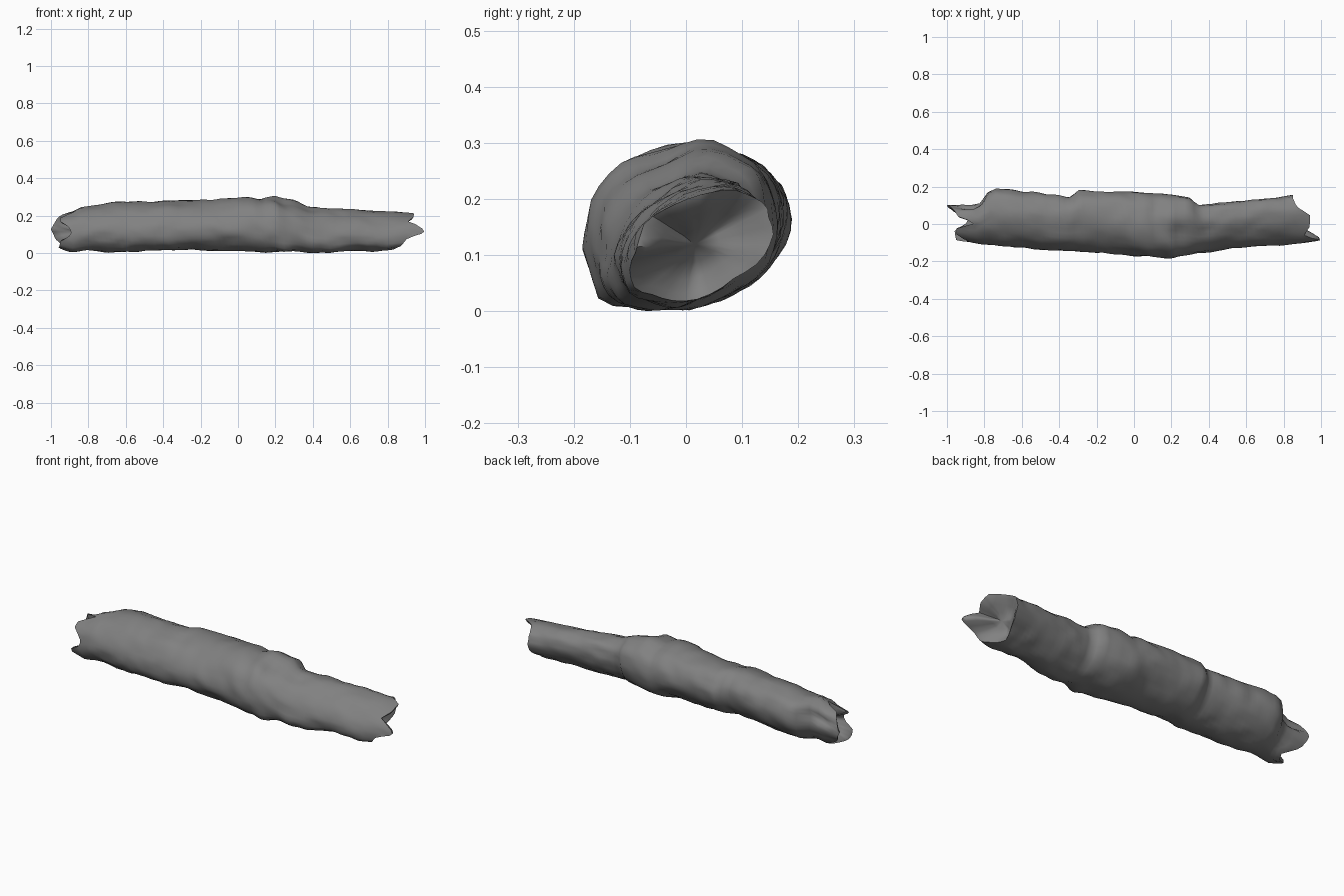
import bpy, bmesh, math
from mathutils import Vector, noise

if "Cube" in bpy.data.objects:
    bpy.data.objects.remove(bpy.data.objects["Cube"])

N = 36

def lerp(table, x):
    if x <= table[0][0]:
        return table[0][1]
    for (a, va), (b, vb) in zip(table, table[1:]):
        if x <= b:
            return va + (vb - va) * (x - a) / (b - a)
    return table[-1][1]

# Silhouettes along the log
Y_MAX = [(-1, .105), (-.83, .105), (-.77, .19), (-.5, .168), (-.34, .145), (-.30, .18), (0, .167),
         (.15, .165), (.3, .142), (.34, .105), (.6, .125), (.84, .155), (1, .15)]
Y_MIN = [(-1, -.085), (-.8, -.108), (-.5, -.137), (-.25, -.155), (-.05, -.16), (0, -.172), (.2, -.175),
         (.27, -.17), (.4, -.147), (.6, -.122), (.85, -.11), (1, -.095)]
Z_MAX = [(-1, .20), (-.88, .225), (-.84, .25), (-.7, .277), (-.35, .288), (-.3, .285), (.06, .307),
         (.12, .287), (.2, .315), (.3, .283), (.38, .25), (.6, .237), (.95, .22), (1, .2)]
Z_MIN = [(-1, .035), (-.88, .01), (-.8, .02), (-.68, .007), (-.5, .02), (0, .02), (.15, .008),
         (.3, .018), (.5, .005), (.6, .02), (.8, .02), (1, .04)]
SKEW = [(-1, .2), (-.3, .25), (.2, .08), (.4, .35), (1, .35)]

# Jagged broken ends: x of the rim by angle (0 = back, 90 = top, 180 = front)
LEFT = [(0, -1), (40, -.97), (70, -.94), (88, -.85), (108, -.95), (130, -.95), (155, -.90), (175, -.89),
        (200, -.95), (245, -.96), (268, -.90), (290, -.88), (315, -.97), (360, -1)]
RIGHT = [(0, .85), (30, .85), (58, .87), (80, .94), (108, .94), (130, .91), (150, .985), (165, 1.0),
         (190, .90), (240, .84), (270, .81), (300, .83), (330, .85), (360, .85)]

# Knots and dents: x, angle, x spread, angle spread, height
BUMPS = [(.2, 218, .12, 28, .018), (.24, 222, .05, 14, .02), (.23, 105, .05, 22, -.025),
         (-.2, 150, .12, 22, -.008), (-.25, 235, .06, 25, -.012), (.1, 130, .06, 25, .012),
         (-.6, 60, .15, 10, -.008), (-.88, 20, .07, 14, -.025), (.3, 60, .05, 25, .012),
         (-.93, 165, .05, 18, -.012)]

def section(x, deg, k=1.0):
    t = math.radians(deg)
    y0, y1 = lerp(Y_MIN, x), lerp(Y_MAX, x)
    z0, z1 = lerp(Z_MIN, x), lerp(Z_MAX, x)
    c, s = math.cos(t), math.sin(t)
    d = .008 * noise.noise(Vector((x * 7, c * 1.7, s * 1.7)))
    d += .006 * noise.noise(Vector((x * 16 + 5, c * 3, s * 3)))
    for bx, ba, sx, sa, h in BUMPS:
        da = (deg - ba + 180) % 360 - 180
        d += h * math.exp(-((x - bx) / sx) ** 2 - (da / sa) ** 2)
    y = (y0 + y1) / 2 + k * ((y1 - y0) / 2 + d) * c
    z = (z0 + z1) / 2 + k * ((z1 - z0) / 2 + d) * math.sin(t + lerp(SKEW, x))
    return y, z

bm = bmesh.new()

def ring(xf, k=1.0):
    out = []
    for i in range(N):
        deg = 360 * i / N
        x = xf(deg)
        out.append(bm.verts.new((x, *section(x, deg, k))))
    return out

# Bark: rings from broken end to broken end, with rounded splinters at both
rings = []
for k, w, back in ((.3, .5, .06), (.6, .85, .03), (.85, 1, .006)):
    rings.append(ring(lambda a: -.90 + (lerp(LEFT, a) + .90) * w + back, k))
for j in range(6):
    rings.append(ring(lambda a: lerp(LEFT, a) + (-.74 - lerp(LEFT, a)) * j / 6))
for j in range(61):
    rings.append(ring(lambda a: -.74 + 1.48 * j / 60))
for j in range(1, 6):
    rings.append(ring(lambda a: .74 + (lerp(RIGHT, a) - .74) * j / 5))
for k, w, back in ((.85, 1, .006), (.6, .85, .03), (.3, .5, .05)):
    rings.append(ring(lambda a: .88 + (lerp(RIGHT, a) - .88) * w - back, k))
for a, b in zip(rings, rings[1:]):
    for i in range(N):
        n = (i + 1) % N
        bm.faces.new((a[i], a[n], b[n], b[i]))

# Hollow centres of the broken ends
for r, x in ((rings[0], -.84), (rings[-1], .83)):
    c = bm.verts.new((x, .015, .125))
    for i in range(N):
        bm.faces.new((r[i], r[(i + 1) % N], c))

bmesh.ops.recalc_face_normals(bm, faces=bm.faces)
low = min(v.co.z for v in bm.verts)
bmesh.ops.translate(bm, verts=bm.verts, vec=(0, 0, -low))
mesh = bpy.data.meshes.new("log")
bm.to_mesh(mesh)
bm.free()
log = bpy.data.objects.new("log", mesh)
bpy.context.collection.objects.link(log)

# Dark grey bark
bark = bpy.data.materials.new("bark")
bark.diffuse_color = (.22, .22, .22, 1)
bark.use_nodes = True
bark.node_tree.nodes["Principled BSDF"].inputs["Base Color"].default_value = bark.diffuse_color
mesh.materials.append(bark)
bpy.context.view_layer.objects.active = log
log.select_set(True)
bpy.ops.object.shade_smooth_by_angle(angle=math.radians(60))
